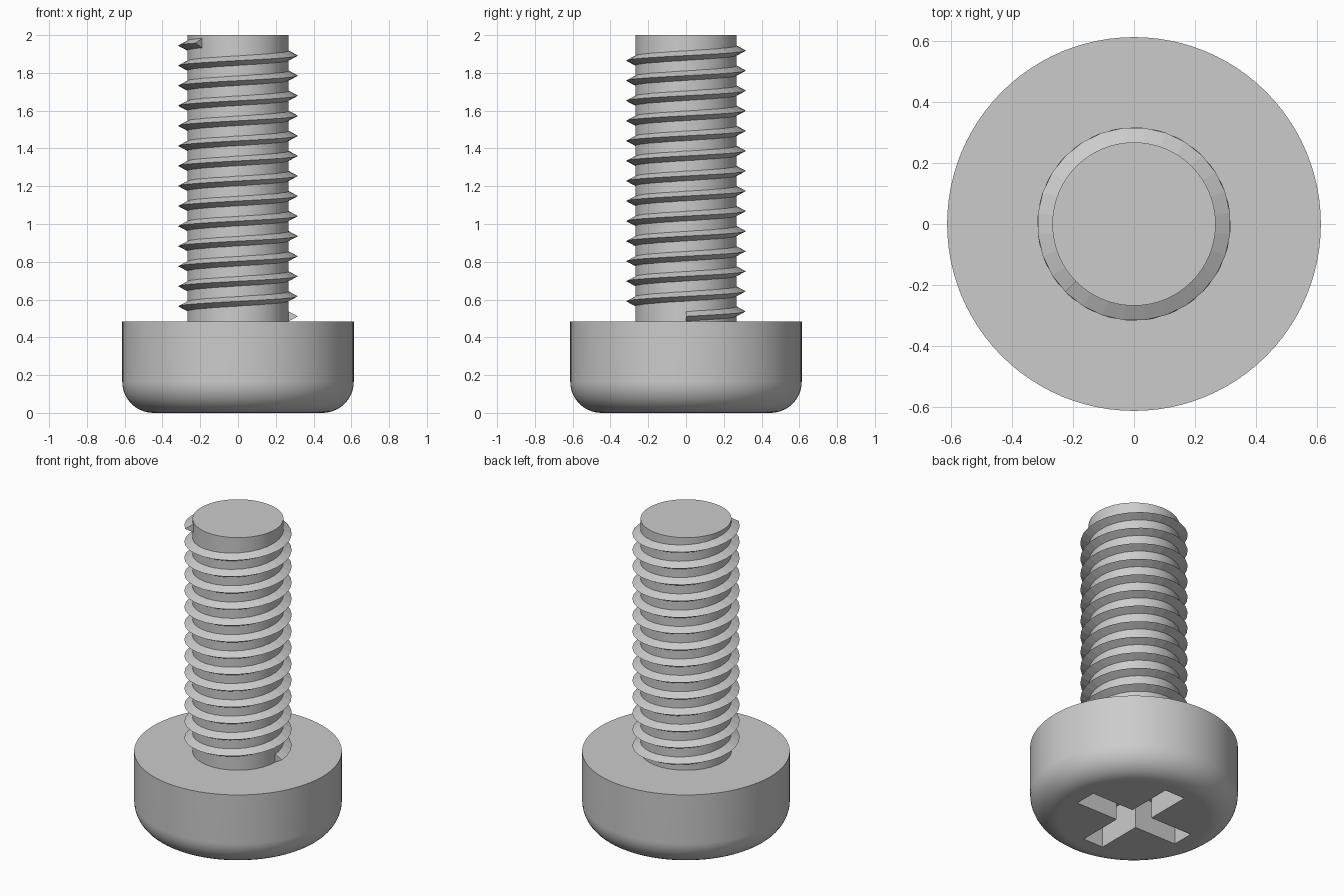
import bpy, bmesh, math

cube = bpy.data.objects.get("Cube")
if cube:
    bpy.data.objects.remove(cube, do_unlink=True)

HEAD_R, HEAD_H, FILLET = 0.613, 0.485, 0.165
SHAFT_R, TOP = 0.268, 2.0
THREAD_R, PITCH, START_Z, HALF = 0.317, 0.1062, 0.511, 0.028
TURNS, STEPS = 13.625, 28
SLOT_LEN, SLOT_W, SLOT_DEPTH = 0.375, 0.0725, 0.22

steel = bpy.data.materials.new("grey steel")
steel.use_nodes = True
colour = (0.6, 0.6, 0.6, 1)
steel.diffuse_color = colour
steel.node_tree.nodes["Principled BSDF"].inputs["Base Color"].default_value = colour


def finish(bm, name):
    bmesh.ops.recalc_face_normals(bm, faces=bm.faces)
    mesh = bpy.data.meshes.new(name)
    bm.to_mesh(mesh)
    bm.free()
    mesh.materials.append(steel)
    obj = bpy.data.objects.new(name, mesh)
    bpy.context.collection.objects.link(obj)
    return obj


def activate(obj):
    bpy.ops.object.select_all(action='DESELECT')
    obj.select_set(True)
    bpy.context.view_layer.objects.active = obj


def turned(name, profile, sides=96):
    """Closed solid of revolution from (radius, z) points."""
    bm = bmesh.new()
    rings = [[bm.verts.new((r * math.cos(math.tau * i / sides),
                            r * math.sin(math.tau * i / sides), z))
              for i in range(sides)] for r, z in profile]
    for a, b in zip(rings, rings[1:]):
        for i in range(sides):
            j = (i + 1) % sides
            bm.faces.new((a[i], a[j], b[j], b[i]))
    bm.faces.new(rings[0])
    bm.faces.new(rings[-1])
    return finish(bm, name)


def smooth(obj):
    activate(obj)
    bpy.ops.object.shade_smooth_by_angle(angle=math.radians(30))
    mod = obj.modifiers.new("even shading", 'WEIGHTED_NORMAL')
    mod.keep_sharp = True


# Head with a rounded lower rim
arc = [math.radians(9 * k) for k in range(11)]
rim = [(HEAD_R - FILLET + FILLET * math.sin(a), FILLET - FILLET * math.cos(a)) for a in arc]
head = turned("head", rim + [(HEAD_R, HEAD_H)])

# Cross recess cut into the underside
bm = bmesh.new()
outline = []
for q in range(4):
    c, s = round(math.cos(q * math.pi / 2)), round(math.sin(q * math.pi / 2))
    for x, y in ((SLOT_LEN, -SLOT_W), (SLOT_LEN, SLOT_W), (SLOT_W, SLOT_W)):
        outline.append(bm.verts.new((c * x - s * y, s * x + c * y, -0.1)))
base = bm.faces.new(outline)
ext = bmesh.ops.extrude_face_region(bm, geom=[base])
for v in ext["geom"]:
    if isinstance(v, bmesh.types.BMVert):
        v.co.z = SLOT_DEPTH
cutter = finish(bm, "recess_cutter")
cutter.hide_render = True
activate(head)
cut = head.modifiers.new("recess", 'BOOLEAN')
cut.operation, cut.solver, cut.object = 'DIFFERENCE', 'EXACT', cutter
bpy.ops.object.modifier_apply(modifier=cut.name)
bpy.data.objects.remove(cutter, do_unlink=True)
smooth(head)

# Plain shaft
shaft = turned("shaft", [(SHAFT_R, HEAD_H - 0.02), (SHAFT_R, TOP)])
smooth(shaft)

# Helical V-shaped thread
bm = bmesh.new()
inner = SHAFT_R - 0.004
section = ((inner, -HALF), (THREAD_R, 0), (inner, HALF))
count = round(TURNS * STEPS)
previous = None
for i in range(count + 1):
    turn = TURNS * i / count
    a, z = math.tau * turn, START_Z + PITCH * turn
    ring = [bm.verts.new((r * math.cos(a), r * math.sin(a), z + dz)) for r, dz in section]
    if previous:
        for k in range(3):
            n = (k + 1) % 3
            bm.faces.new((previous[k], previous[n], ring[n], ring[k]))
    if i in (0, count):
        bm.faces.new(ring)
    previous = ring
finish(bm, "thread")
